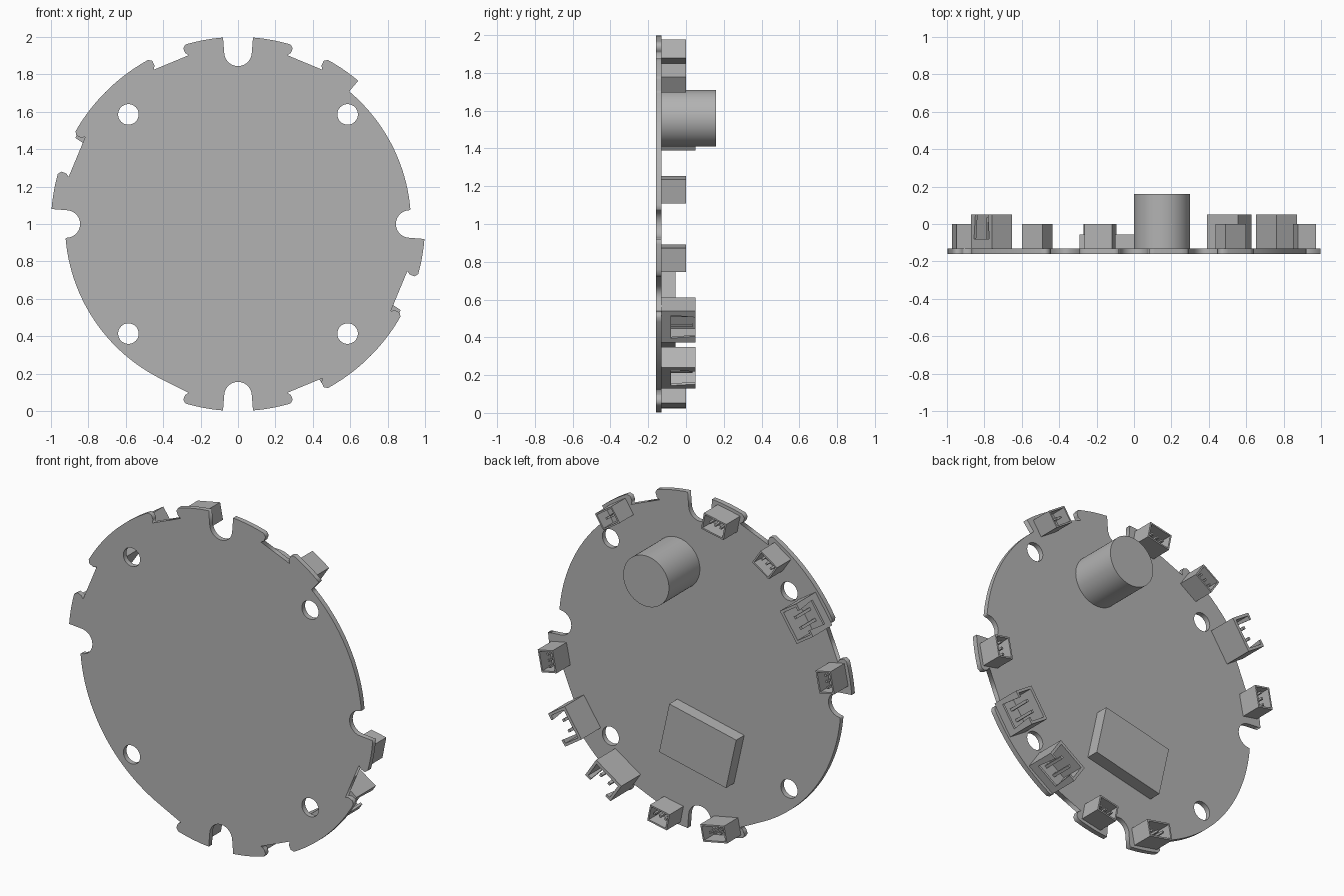
import bpy, bmesh
from math import sin, cos, radians, pi
from mathutils import Matrix, Vector

cube = bpy.data.objects.get("Cube")
if cube:
    bpy.data.objects.remove(cube, do_unlink=True)

grey = bpy.data.materials.new("plain grey")
grey.use_nodes = True
grey.diffuse_color = (0.45, 0.45, 0.45, 1)
grey.node_tree.nodes["Principled BSDF"].inputs["Base Color"].default_value = grey.diffuse_color

BACK = -0.13       # rear face of the board
THICK = 0.03


def place(name, mesh, matrix):
    obj = bpy.data.objects.new(name, mesh)
    obj.matrix_world = matrix
    mesh.materials.clear()
    mesh.materials.append(grey)
    bpy.context.collection.objects.link(obj)
    return obj


def finish(name, bm, matrix):
    mesh = bpy.data.meshes.new(name)
    bm.to_mesh(mesh)
    bm.free()
    return place(name, mesh, matrix)


def rear_frame(angle, radius):
    """Local x runs along the rim, y points outward, z points to the rear."""
    c, s = cos(radians(angle)), sin(radians(angle))
    m = Matrix(((-s, c, 0), (0, 0, 1), (c, s, 0))).to_4x4()
    m.translation = (radius * c, BACK, 1 + radius * s)
    return m


def box(bm, x, y, z):
    """Box from three (low, high) ranges."""
    lo, hi = Vector((x[0], y[0], z[0])), Vector((x[1], y[1], z[1]))
    size = hi - lo
    m = Matrix.Translation((lo + hi) / 2) @ Matrix.Diagonal((*size, 1))
    return bmesh.ops.create_cube(bm, size=1, matrix=m)["verts"]


# Board outline pieces
def polar(radius, angle):
    return (radius * cos(radians(angle)), radius * sin(radians(angle)))


def arc(radius, a, b):
    n = max(2, int((b - a) / 1.5))
    return [polar(radius, a + (b - a) * i / n) for i in range(n + 1)]


def slot(angle):
    pts = []
    for i in range(13):
        t = pi * i / 12
        r, off = 0.918 - 0.074 * sin(t), -0.074 * cos(t)
        c, s = polar(1, angle)
        pts.append((r * c - off * s, r * s + off * c))
    return pts


def tab(a, b, soft_start=True, soft_end=True):
    """Raised rim section; soft ends have a rounded corner and a flat recess foot."""
    pts = []
    if soft_start:
        pts += [polar(0.94, a + 0.7), polar(0.957, a - 0.2), polar(0.985, a - 0.3)]
    pts += arc(1, a + (0.7 if soft_start else 0), b - (0.7 if soft_end else 0))
    if soft_end:
        pts += [polar(0.985, b + 0.3), polar(0.957, b + 0.2), polar(0.94, b - 0.7)]
    return pts


outline = (slot(0) + arc(0.925, 4.8, 50) + tab(50, 62, False)
           + tab(73, 85.4, True, False) + slot(90) + tab(94.6, 107, False)
           + tab(118, 151) + tab(163.8, 175.4, True, False) + slot(180)
           + arc(0.925, 184.8, 242.6) + tab(253, 265.4, True, False) + slot(270)
           + tab(274.6, 287, False) + tab(298, 331) + tab(343.8, 355.4, True, False))
loops = [outline]
for x in (-0.586, 0.586):
    for y in (-0.586, 0.586):
        loops.append([(x + 0.055 * cos(k * pi / 16), y + 0.055 * sin(k * pi / 16))
                      for k in range(32)])

# Board: filled, extruded flat curve with mounting holes
curve = bpy.data.curves.new("board_profile", "CURVE")
curve.dimensions = "2D"
curve.fill_mode = "BOTH"
curve.extrude = THICK / 2
for pts in loops:
    spline = curve.splines.new("POLY")
    spline.points.add(len(pts) - 1)
    for p, (x, y) in zip(spline.points, pts):
        p.co = (x, y, 0, 1)
    spline.use_cyclic_u = True
helper = bpy.data.objects.new("board_profile", curve)
bpy.context.collection.objects.link(helper)
bpy.context.view_layer.update()
board = bpy.data.meshes.new_from_object(helper.evaluated_get(bpy.context.evaluated_depsgraph_get()))
bpy.data.objects.remove(helper, do_unlink=True)
place("board", board, Matrix.Translation((0, BACK - THICK / 2, 1)) @ Matrix.Rotation(pi / 2, 4, "X"))

# Round can
bm = bmesh.new()
bmesh.ops.create_cone(bm, cap_ends=True, segments=64, radius1=0.15, radius2=0.15, depth=0.29,
                      matrix=Matrix.Translation((0.15, BACK + 0.145, 1.56)) @ Matrix.Rotation(pi / 2, 4, "X"))
can = finish("round_can", bm, Matrix())
bpy.context.view_layer.objects.active = can
can.select_set(True)
bpy.ops.object.shade_smooth_by_angle()

# Tilted chip
bm = bmesh.new()
box(bm, (-0.225, 0.225), (0, 0.075), (-0.155, 0.155))
finish("chip", bm, Matrix.Translation((-0.038, BACK, 0.55)) @ Matrix.Rotation(radians(-12.5), 4, "Y"))


# Small socket: hollowed block with pins
def small_socket(name, angle, pins=3, width=0.13):
    bm = bmesh.new()
    w, d, h = width / 2, 0.05, 0.13
    box(bm, (-w, w), (-d, d), (0, h))
    top = max(bm.faces, key=lambda f: f.calc_center_median().z)
    bmesh.ops.inset_region(bm, faces=[top], thickness=0.013)
    new = bmesh.ops.extrude_face_region(bm, geom=[top])["geom"]
    bmesh.ops.delete(bm, geom=[top], context="FACES_ONLY")
    bmesh.ops.translate(bm, verts=[v for v in new if isinstance(v, bmesh.types.BMVert)], vec=(0, 0, -0.09))
    bmesh.ops.recalc_face_normals(bm, faces=bm.faces)
    for i in range(pins):
        x = (i - (pins - 1) / 2) * 0.036
        box(bm, (x - 0.006, x + 0.006), (-0.006, 0.006), (0.035, 0.115))
    finish(name, bm, rear_frame(angle, 0.93))


# Large socket: three walls, open to the rim, with pins
def large_socket(name, angle):
    bm = bmesh.new()
    w, d, h = 0.1, 0.065, 0.18
    box(bm, (-w, w), (-d, d), (0, 0.035))
    box(bm, (-w, w), (-d, -d + 0.018), (0, h))
    for s in (-1, 1):
        box(bm, sorted((s * w, s * (w - 0.016))), (-d, d), (0, h))
        lip = box(bm, sorted((s * w, s * (w - 0.04))), (d - 0.014, d), (0, h))
        for v in lip:                       # lips taper towards the floor
            if v.co.z < 0.01:
                v.co.x = s * max(abs(v.co.x), w - 0.022)
        box(bm, (s * 0.032 - 0.008, s * 0.032 + 0.008), (-0.008, 0.008), (0.03, 0.165))
    box(bm, (-w, w), (d - 0.014, d), (0, 0.05))
    finish(name, bm, rear_frame(angle, 0.915))


small_socket("upper_left_socket", 56.25, pins=2)
small_socket("top_socket", 101.25, width=0.15)
small_socket("upper_right_socket", 123.75)
small_socket("right_socket", 168.75)
small_socket("bottom_right_socket", 258.75, width=0.16)
small_socket("bottom_left_socket", 281.25)
small_socket("left_socket", 348.75)
large_socket("large_socket_right", 146.25)
large_socket("large_socket_lower", 303.75)
large_socket("large_socket_left", 326.25)
